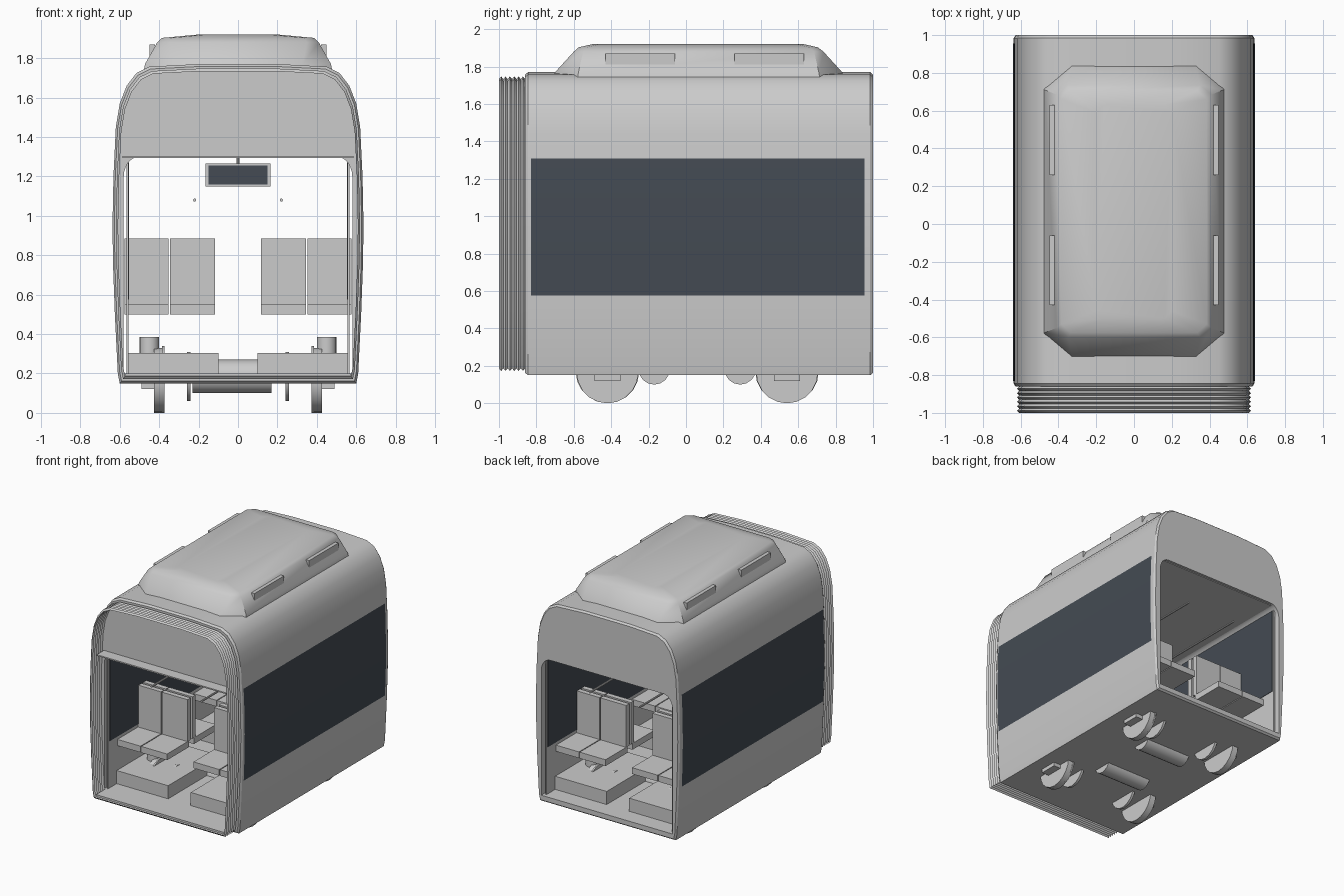
import bpy, bmesh, math
from mathutils import Matrix, Vector

cube = bpy.data.objects.get("Cube")
if cube:
    bpy.data.objects.remove(cube)


def material(name, rgb):
    m = bpy.data.materials.new(name)
    m.use_nodes = True
    m.diffuse_color = (*rgb, 1)
    m.node_tree.nodes["Principled BSDF"].inputs["Base Color"].default_value = (*rgb, 1)
    return m


GREY = material("light grey", (0.6, 0.6, 0.6))
GLASS = material("dark glass", (0.058, 0.07, 0.087))
MID = 0.06               # middle of the cabin along y
AXLES = (MID - 0.48, MID + 0.48)


def finish(bm, name, mat=GREY, smooth=35):
    bmesh.ops.recalc_face_normals(bm, faces=bm.faces)
    me = bpy.data.meshes.new(name)
    bm.to_mesh(me)
    bm.free()
    me.materials.append(mat)
    me.polygons.foreach_set("use_smooth", [True] * len(me.polygons))
    me.set_sharp_from_angle(angle=math.radians(smooth))
    ob = bpy.data.objects.new(name, me)
    bpy.context.collection.objects.link(ob)
    return ob


def box(name, x, y, z, mat=GREY):
    bm = bmesh.new()
    size = Vector((x[1] - x[0], y[1] - y[0], z[1] - z[0]))
    mid = Vector((x[0] + x[1], y[0] + y[1], z[0] + z[1])) / 2
    bmesh.ops.create_cube(bm, size=1, matrix=Matrix.Translation(mid) @ Matrix.Diagonal((*size, 1)))
    return finish(bm, name, mat)


def cylinder(name, centre, radius, length, axis="X", sides=16):
    bm = bmesh.new()
    turn = {"X": Matrix.Rotation(math.pi / 2, 4, "Y"),
            "Y": Matrix.Rotation(math.pi / 2, 4, "X"), "Z": Matrix()}[axis]
    bmesh.ops.create_cone(bm, cap_ends=True, segments=sides, radius1=radius, radius2=radius,
                          depth=length, matrix=Matrix.Translation(centre) @ turn)
    return finish(bm, name)


def loft(bm, rings):
    """Join equal closed rings of points; return the vertex rings."""
    made = [[bm.verts.new(p) for p in ring] for ring in rings]
    for a, b in zip(made, made[1:]):
        for i in range(len(a)):
            j = (i + 1) % len(a)
            bm.faces.new((a[i], a[j], b[j], b[i]))
    return made


def mirrored(half):
    return half + [(-x, z) for x, z in reversed(half)]


def section(profile, y, scale=1.0):
    return [(x * scale, y, 0.96 + (z - 0.96) * scale) for x, z in profile]


# Body cross-section and doorway outline, right halves from the bottom up
SIDE = [(0.6, 0.15), (0.61, 0.2), (0.625, 0.5), (0.634, 0.75), (0.637, 0.95), (0.632, 1.2),
        (0.62, 1.45), (0.6, 1.57), (0.565, 1.66), (0.515, 1.725), (0.45, 1.757), (0.2, 1.77)]
BODY = mirrored(SIDE)
ARC = [(0.5 + 0.08 * math.cos(a), 1.2 + 0.1 * math.sin(a))
       for a in (math.pi / 2 * i / 6 for i in range(7))]
DOOR = mirrored([(0.58, 0.2)] + ARC)

# Body shell: rounded rims, open at both ends, with the tunnel inside
bm = bmesh.new()
outer = loft(bm, [section(BODY, -0.86, 0.985), section(BODY, -0.845),
                  section(BODY, 0.985), section(BODY, 1.0, 0.985)])
inner = loft(bm, [section(DOOR, -0.86), section(DOOR, 1.0)])
for k in (0, -1):
    edges = []
    for ring in (outer[k], inner[k]):
        edges += [bm.edges.get((ring[i], ring[i - 1])) for i in range(len(ring))]
    bmesh.ops.triangle_fill(bm, edges=edges, use_beauty=True)
finish(bm, "body_shell", smooth=30)

# Corrugated gangway bellows
bm = bmesh.new()
FOLDS = 12
loft(bm, [section(BODY, -1 + 0.14 * i / FOLDS, 0.972 if i % 2 else 0.955)
          for i in range(FOLDS + 1)])
finish(bm, "gangway_bellows", smooth=20)


def side_x(z):
    for (x0, z0), (x1, z1) in zip(SIDE, SIDE[1:]):
        if z0 <= z <= z1:
            return x0 + (x1 - x0) * (z - z0) / (z1 - z0)


# Side windows follow the curve of the body; the lining repeats them inside
for s, side in ((-1, "right"), (1, "left")):
    bm = bmesh.new()
    rows = [[bm.verts.new((s * (side_x(z) + 0.004), y, z)) for y in (-0.83, 0.955)]
            for z in (0.575, 0.75, 0.95, 1.2, 1.31)]
    for a, b in zip(rows, rows[1:]):
        bm.faces.new((a[0], a[1], b[1], b[0]))
    finish(bm, side + "_window", GLASS)
    box(side + "_lining", sorted((s * 0.555, s * 0.565)), (-0.85, 0.97), (0.2, 1.295))
    box(side + "_inner_window", sorted((s * 0.552, s * 0.556)), (-0.83, 0.955),
        (0.575, 1.27), GLASS)

# Ceiling sheet reaching into the bellows, and the floor lip
box("ceiling", (-0.585, 0.585), (-0.95, 0.98), (1.294, 1.304))
box("floor_lip", (-0.57, 0.57), (-0.98, -0.85), (0.185, 0.2))

# Roof unit with clipped corners and a domed top
bm = bmesh.new()


def octagon(w, y0, y1, cx, cy, z):
    return [(w, y0 + cy, z), (w, y1 - cy, z), (w - cx, y1, z), (-w + cx, y1, z),
            (-w, y1 - cy, z), (-w, y0 + cy, z), (-w + cx, y0, z), (w - cx, y0, z)]


rings = loft(bm, [octagon(0.478, -0.71, 0.845, 0.15, 0.13, 1.74),
                  octagon(0.472, -0.70, 0.835, 0.145, 0.125, 1.77),
                  octagon(0.41, -0.6, 0.735, 0.06, 0.05, 1.88),
                  octagon(0.385, -0.575, 0.705, 0.05, 0.045, 1.903),
                  octagon(0.2, -0.5, 0.63, 0.04, 0.04, 1.92)])
bm.faces.new(rings[-1])
finish(bm, "roof_unit", smooth=40)
for s in (-1, 1):
    for y in (-0.245, 0.445):
        box("roof_vent", sorted((s * 0.42, s * 0.448)), (y - 0.185, y + 0.185), (1.81, 1.87))

# Running gear, mirrored left to right at each axle
for y in AXLES:
    inward = 1 if y < MID else -1
    cylinder("axle", (0, y, 0.165), 0.015, 0.8, sides=8)
    cylinder("motor", (-0.03, y + inward * 0.25, 0.185), 0.085, 0.4)
    for s in (-1, 1):
        cylinder("wheel", (s * 0.405, y, 0.165), 0.165, 0.045, sides=20)
        cylinder("wheel_flange", (s * 0.38, y, 0.17), 0.17, 0.012, sides=20)
        cylinder("brake_disc", (s * 0.25, y, 0.185), 0.125, 0.02)
        cylinder("spring", (s * 0.45, y, 0.34), 0.05, 0.09, "Z")
        box("axle_box", sorted((s * 0.42, s * 0.49)), (y - 0.07, y + 0.07), (0.12, 0.18))
        # Raised platform over the wheels
        box("wheel_platform", sorted((s * 0.1, s * 0.56)), (y - 0.32, y + 0.32), (0.19, 0.305))
        # Seat pairs, back to back
        for x0, x1 in ((0.117, 0.345), (0.352, 0.575)):
            xs = sorted((s * x0, s * x1))
            for d in (-1, 1):
                box("seat_cushion", xs, sorted((y + d * 0.03, y + d * 0.31)), (0.5, 0.55))
                box("seat_back", xs, sorted((y + d * 0.01, y + d * 0.05)), (0.55, 0.885))

# Grab rails along the cabin
for s in (-1, 1):
    cylinder("grab_rail", (s * 0.22, MID, 1.08), 0.008, 1.68, "Y", 8)

# Hanging passenger display with a screen on both faces
box("display_case", (-0.165, 0.165), (MID - 0.03, MID + 0.03), (1.15, 1.265))
cylinder("display_hanger", (0, MID, 1.28), 0.008, 0.04, "Z", 8)
for d in (-1, 1):
    box("display_screen", (-0.15, 0.15), sorted((MID + d * 0.029, MID + d * 0.034)),
        (1.16, 1.255), GLASS)
